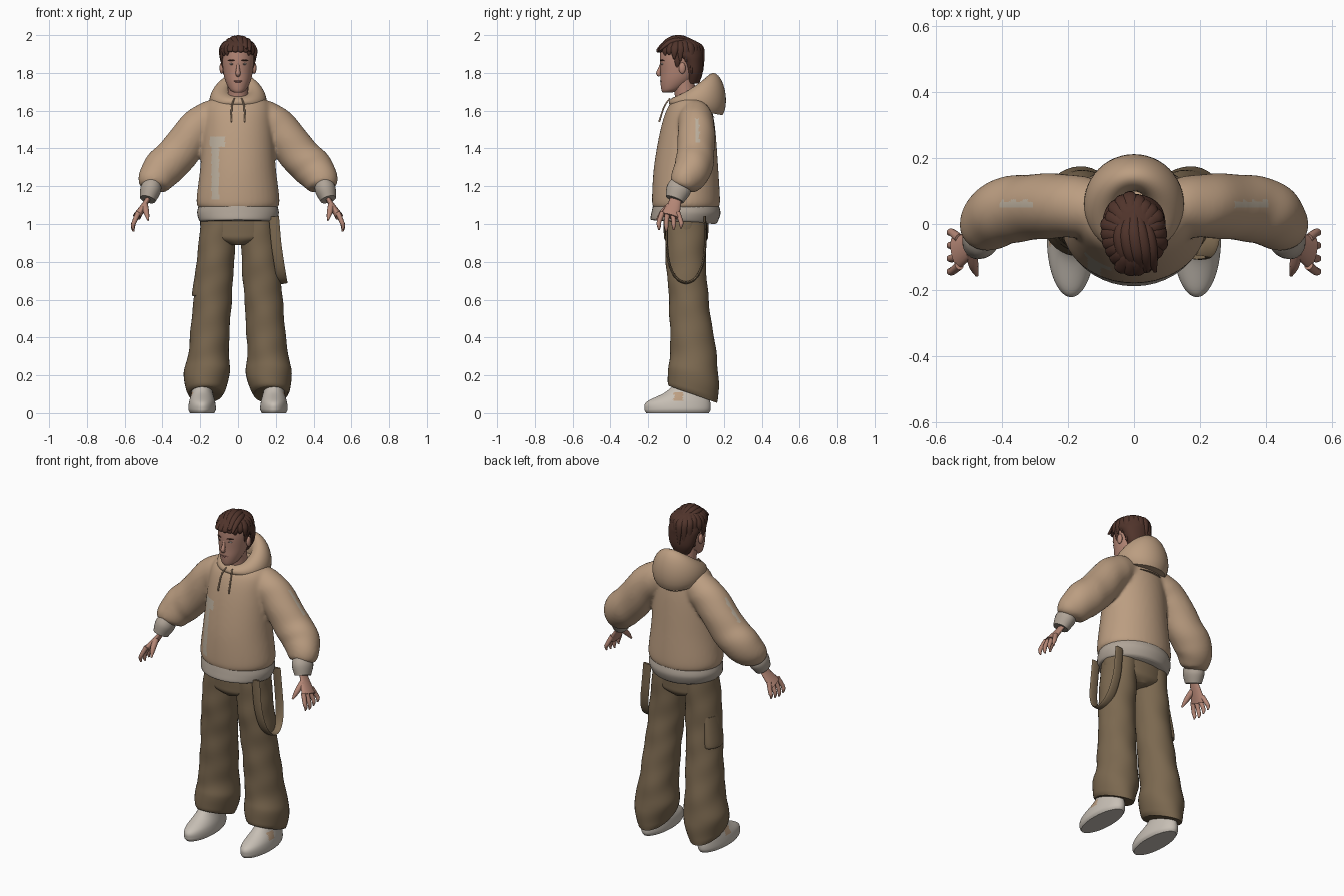
import bpy, bmesh, math, random
from math import sin, cos, pi, tau
from mathutils import Vector

random.seed(4)
if "Cube" in bpy.data.objects:
    bpy.data.objects.remove(bpy.data.objects["Cube"], do_unlink=True)


def material(name, red, green, blue):
    mat = bpy.data.materials.new(name)
    mat.use_nodes = True
    mat.diffuse_color = (red, green, blue, 1)
    shader = next(node for node in mat.node_tree.nodes if node.type == "BSDF_PRINCIPLED")
    shader.inputs["Base Color"].default_value = mat.diffuse_color
    return mat


TAN = material("tan fleece", .5, .34, .22)
RIBBING = material("grey ribbing", .43, .37, .31)
PATCH = material("pale patch", .5, .43, .34)
CANVAS = material("brown canvas", .2, .14, .08)
LEATHER = material("off white leather", .57, .52, .46)
SKIN = material("skin", .46, .24, .18)
HAIR = material("dark brown hair", .08, .034, .024)
LIPS = material("lips", .32, .14, .12)
EYES = material("eye white", .5, .45, .42)
SIDES = (("left", 1), ("right", -1))


def spline(rows, steps):
    """Interpolate rows of numbers with a smooth curve through all of them."""
    padded = [rows[0], *rows, rows[-1]]
    result = []
    for before, start, end, after in zip(padded, padded[1:], padded[2:], padded[3:]):
        for step in range(steps):
            t = step / steps
            row = []
            for a, b, c, d in zip(before, start, end, after):
                leave, arrive, change = (c - a) / 2, (d - b) / 2, c - b
                curve = 3 * change - 2 * leave - arrive
                row.append(b + t * (leave + t * (curve + t * (leave + arrive - 2 * change))))
            result.append(row)
    return result + [list(rows[-1])]


def select(*objects):
    bpy.ops.object.select_all(action="DESELECT")
    for obj in objects:
        obj.select_set(True)
    bpy.context.view_layer.objects.active = objects[0]


def finish(obj, name, mat):
    obj.name = obj.data.name = name
    obj.data.materials.append(mat)
    select(obj)
    bpy.ops.object.shade_smooth_by_angle(angle=math.radians(55))
    return obj


def bridge(name, mat, rings):
    """Join rings of points into one capped surface."""
    bm = bmesh.new()
    loops = [[bm.verts.new(point) for point in ring] for ring in rings]
    for low, high in zip(loops, loops[1:]):
        for i in range(len(low)):
            bm.faces.new((low[i - 1], low[i], high[i], high[i - 1]))
    bm.faces.new(loops[0])
    bm.faces.new(loops[-1])
    bmesh.ops.recalc_face_normals(bm, faces=bm.faces)
    mesh = bpy.data.meshes.new(name)
    bm.to_mesh(mesh)
    bm.free()
    obj = bpy.data.objects.new(name, mesh)
    bpy.context.collection.objects.link(obj)
    return finish(obj, name, mat)


def angles(count):
    return [tau * i / count for i in range(count)]


def stack(name, mat, rows, middle=lambda z: 0, sides=40, steps=6, fold=0, tilt=0):
    """Upright form from rows of height, half width, half depth and centre y."""
    rings = []
    levels = spline(rows, steps)
    for k, (z, width, depth, y) in enumerate(levels):
        lean = tilt * (1 - k / len(levels))
        ring = []
        for a in angles(sides):
            crease = 1 + fold * (sin(3 * a + 24 * z) + sin(2 * a - 41 * z))
            ring.append((middle(z) + width * crease * cos(a), y + depth * crease * sin(a), z + lean * sin(a)))
        rings.append(ring)
    return bridge(name, mat, rings)


def tube(name, mat, rows, side=1, across=(0, 1, 0), flat=1, sides=12, fold=0):
    """Bent form from rows of x, y, z and radius; flat scales it at right angles to across."""
    path = spline(rows, 6)
    centres = [Vector((side * x, y, z)) for x, y, z, radius in path]
    rings = []
    for k, centre in enumerate(centres):
        along = (centres[min(k + 1, len(path) - 1)] - centres[max(k - 1, 0)]).normalized()
        u = Vector(across)
        u = (u - along * u.dot(along)).normalized()
        v = along.cross(u) * flat
        rings.append([centre + path[k][-1] * (1 + fold * sin(2 * a + k)) * (u * cos(a) + v * sin(a))
                      for a in angles(sides)])
    return bridge(name, mat, rings)


def blob(name, mat, location, size):
    bpy.ops.mesh.primitive_uv_sphere_add(segments=20, ring_count=12, location=location)
    obj = bpy.context.object
    obj.scale = size
    return finish(obj, name, mat)


def paint(obj, mat, rule):
    obj.data.materials.append(mat)
    for face in obj.data.polygons:
        if rule(face.center, face.normal):
            face.material_index = 1


# Hoodie body and sleeves, fused so the shoulders flow together
hoodie = [stack("hoodie", TAN, [
    (1.08, .2, .17, 0), (1.12, .22, .18, 0), (1.3, .2, .17, 0), (1.5, .185, .145, .01),
    (1.62, .17, .115, .02), (1.67, .13, .085, .04), (1.69, .06, .05, .04)], steps=10)]
for side, s in SIDES:
    hoodie.append(tube(side + "_sleeve", TAN, [
        (.07, .045, 1.58, .075), (.14, .05, 1.56, .09), (.22, .055, 1.5, .097), (.32, .05, 1.37, .1),
        (.4, .035, 1.29, .1), (.45, -.01, 1.22, .08), (.46, -.025, 1.19, .05)],
        side=s, flat=1.06, sides=48, fold=.012))
select(*hoodie)
bpy.ops.object.join()
hoodie = bpy.context.object
remesh = hoodie.modifiers.new("fuse", "REMESH")
remesh.mode = "VOXEL"
remesh.voxel_size = .009
remesh.use_smooth_shade = True
soften = hoodie.modifiers.new("soften", "SMOOTH")
soften.iterations = 12
for modifier in ("fuse", "soften"):
    bpy.ops.object.modifier_apply(modifier=modifier)

# Pale patch on the chest and streaks on the sleeves
paint(hoodie, PATCH, lambda c, n:
      c.y < 0 and c.z < 1.46 and (abs(c.x + .12) < .02 and c.z > 1.13 or abs(c.x + .11) < .04 and c.z > 1.41)
      or abs(abs(c.x) - .355) < .05 and n.z > .3 and abs(c.y - .06) < .011)
stack("hoodie_hem", RIBBING, [(1.01, .19, .165, -.01), (1.02, .206, .178, -.01),
                              (1.06, .216, .182, 0), (1.1, .208, .174, 0)], tilt=-.01)

# Hood: a collar ring that grows taller towards the back
hood = []
for roll in angles(24)[:-1]:
    ring = []
    for a in angles(48):
        back = (1 + sin(a)) / 2
        radius = .095 - .055 * sin(roll) + .012 * cos(roll)
        lift = .03 * back - (.03 + .09 * back) * cos(roll)
        ring.append((radius * cos(a), .06 + radius * sin(a), 1.65 + lift))
    hood.append(ring)
bridge("hood", TAN, hood)

# Trouser hips
stack("trouser_hips", CANVAS, [(.89, .05, .09, 0), (.92, .17, .114, 0), (.96, .197, .118, 0), (1.06, .2, .12, 0)])

for side, s in SIDES:
    # Cuff and hand
    tube(side + "_cuff", RIBBING, [(.45, -.02, 1.22, .055), (.463, -.04, 1.18, .065),
                                   (.478, -.06, 1.13, .05)], side=s, flat=.85, sides=24)
    tube(side + "_palm", SKIN, [(.47, -.05, 1.15, .03), (.49, -.06, 1.11, .034),
                                (.535, -.085, 1.04, .052)], side=s, flat=.42, sides=20)
    for i, finger in enumerate(("index", "middle", "ring", "little")):
        y = -.125 + .027 * i
        spread = .012 * (i - 1.5)
        tip = .96 + .008 * abs(i - 1)
        tube(f"{side}_{finger}_finger", SKIN, [
            (.528, y, 1.06, .014), (.55, y + spread, 1.01, .012),
            (.556, y + spread, tip + .02, .01), (.553, y + spread, tip, .004)], side=s)
    tube(side + "_thumb", SKIN, [(.493, -.085, 1.1, .017), (.485, -.125, 1.06, .015),
                                 (.475, -.155, 1.02, .005)], side=s, across=(1, 0, 0))

    # Trouser leg, flared at the hem
    stack(side + "_trouser_leg", CANVAS, [
        (.1, .09, .13, .035), (.13, .105, .135, .035), (.21, .123, .132, .04), (.32, .107, .123, .04),
        (.6, .101, .106, .015), (.8, .1, .107, 0), (1.04, .09, .112, 0)],
        middle=lambda z: s * (.18 - .075 * z), steps=10, fold=.013, tilt=-.045)

    # Shoe with a tan tab on the outer side
    shoe = stack(side + "_shoe", LEATHER, [
        (0, .064, .165, -.045), (.02, .073, .175, -.045), (.06, .069, .168, -.04),
        (.11, .056, .11, 0), (.16, .05, .075, .02)], middle=lambda z: s * .19, sides=96, steps=8)
    paint(shoe, TAN, lambda c, n: s * n.x > .4 and abs(c.y + .04) < .025 and abs(c.z - .085) < .022)

    # Drawstring
    tube(side + "_drawstring", TAN, [(.02, -.085, 1.665, .004), (.033, -.116, 1.62, .004),
                                     (.036, -.142, 1.54, .005)], side=s, across=(1, 0, 0))

    # Ear, eye, brow and sideburn
    blob(side + "_ear", SKIN, (s * .086, -.02, 1.825), (.012, .018, .03))
    blob(side + "_eye", EYES, (s * .032, -.124, 1.847), (.014, .01, .005))
    blob(side + "_iris", HAIR, (s * .032, -.132, 1.847), (.004, .003, .004))
    tube(side + "_brow", HAIR, [(.016, -.134, 1.864, .003), (.034, -.13, 1.868, .004),
                                (.054, -.116, 1.864, .002)], side=s, across=(0, 0, 1))
    tube(side + "_sideburn", HAIR, [(.085, -.045, 1.91, .022), (.084, -.045, 1.86, .016),
                                    (.079, -.047, 1.83, .005)], side=s, flat=.5)

# Pocket on the right thigh only
stack("cargo_pocket", CANVAS, [(.62, .035, .065, .02), (.64, .043, .075, .02), (.8, .035, .07, .01)],
      middle=lambda z: .11 * z - .27)

# Looped ribbon hanging from the left hip
strap = [(.19 + .045 * sin(a), -.1 * cos(a) * (1 + .2 * sin(a)), 1.04 - .35 * sin(a) ** .7, .027)
         for a in angles(24)[:12]]
tube("hip_strap", CANVAS, strap + [(.19, .1, 1.04, .027)], across=(1, 0, 0), flat=.25)

# Neck, head and face
stack("neck", SKIN, [(1.58, .07, .06, 0), (1.66, .055, .056, 0), (1.78, .056, .06, -.02)])
stack("head", SKIN, [
    (1.695, .02, .022, -.1), (1.71, .043, .05, -.08), (1.75, .064, .08, -.055), (1.8, .077, .095, -.04),
    (1.88, .085, .104, -.034), (1.94, .075, .095, -.034), (1.97, .04, .05, -.034)])
tube("nose", SKIN, [(0, -.128, 1.855, .007), (0, -.137, 1.825, .009), (0, -.145, 1.798, .013),
                    (0, -.136, 1.785, .009)], across=(1, 0, 0))
blob("upper_lip", LIPS, (0, -.128, 1.757), (.024, .009, .004))
blob("lower_lip", LIPS, (0, -.127, 1.749), (.02, .009, .005))

# Hair cap
stack("hair_cap", HAIR, [
    (1.745, .045, .035, .035), (1.8, .075, .048, .04), (1.865, .09, .065, .025), (1.9, .096, .1, -.01),
    (1.94, .088, .108, -.03), (1.97, .06, .08, -.03), (1.988, .02, .02, -.03)])

# Loose locks falling from the crown, shortest over the forehead
for i, a in enumerate(angles(22)):
    wave = random.uniform(-.014, .014)
    end = wave + (1.9 if sin(a) < -.45 else 1.87 if sin(a) < .3 else 1.8)
    lock = [(reach * cos(a), 1.2 * reach * sin(a) - .03, z, radius) for reach, z, radius in (
        (.03, 1.975, .012), (.068, 1.955, .021), (.092 + wave / 2, 1.92, .02), (.094 + wave / 2, end, .005))]
    tube(f"hair_lock_{i + 1}", HAIR, lock, across=(-sin(a), cos(a), 0), flat=.6)

# Swept tufts on top, lower towards the sides
for i in range(5):
    x = .02 * (i - 2)
    drop = 9 * x * x
    tube(f"hair_tuft_{i + 1}", HAIR, [
        (x / 2, .03, 1.968 - drop, .014), (x, -.03, 1.985 - drop, .022), (x + .01, -.09, 1.972 - drop, .022),
        (x + .024, -.145, 1.93 - drop, .005)], across=(1, 0, 0), flat=.7)
